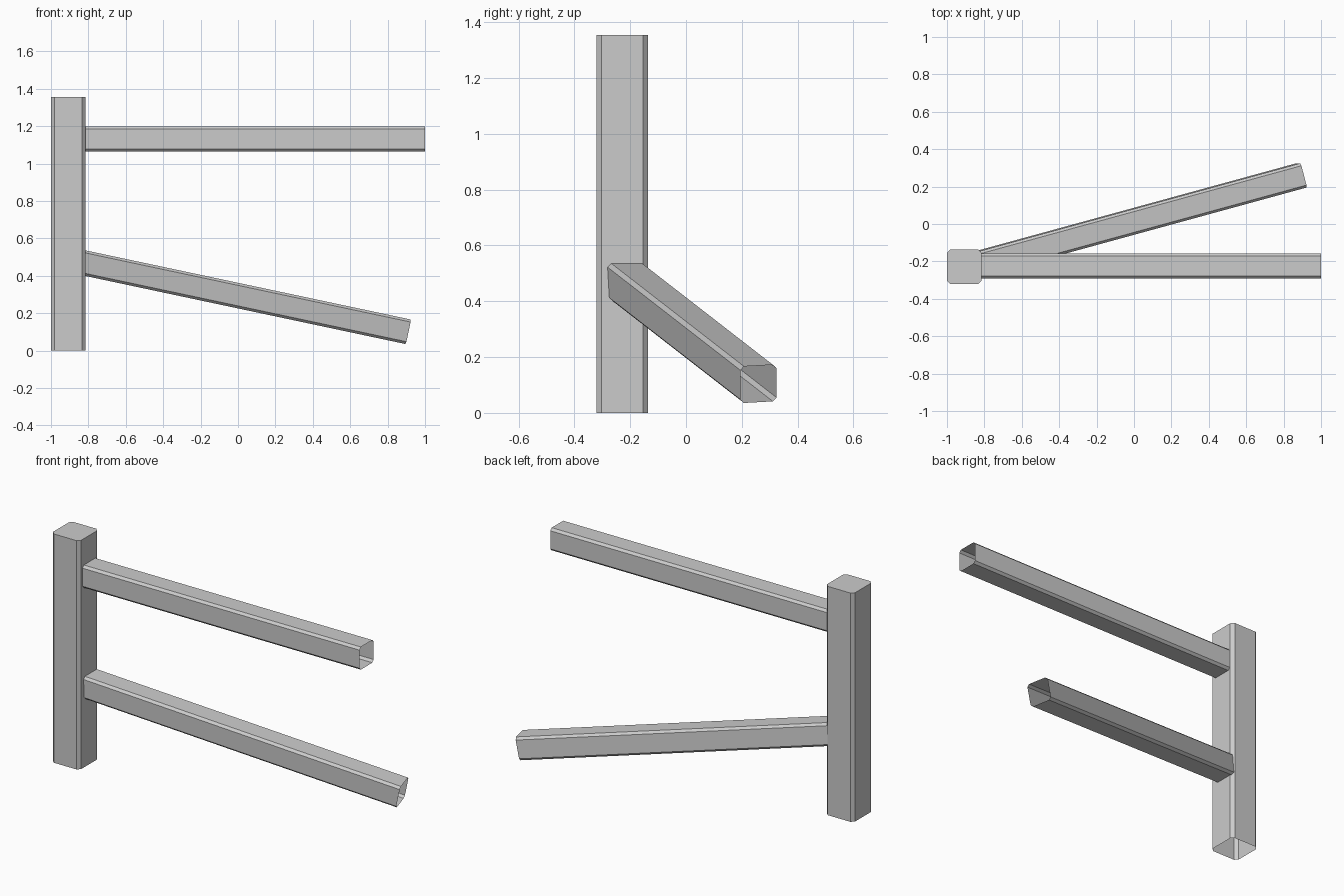
import bpy, bmesh
from math import radians
from mathutils import Matrix, Vector

if "Cube" in bpy.data.objects:
    bpy.data.objects.remove(bpy.data.objects["Cube"])


def tube(name, size, chamfer, length, matrix, capped=False):
    """Thin chamfered square tube along local +z, optionally capped at the far end."""
    h, k = size / 2, size / 2 - chamfer
    profile = [(h, -k), (h, k), (k, h), (-k, h), (-h, k), (-h, -k), (-k, -h), (k, -h)]
    bm = bmesh.new()
    low = [bm.verts.new((x, y, 0)) for x, y in profile]
    high = [bm.verts.new((x, y, length)) for x, y in profile]
    for i in range(8):
        j = (i + 1) % 8
        bm.faces.new((low[i], low[j], high[j], high[i]))
    if capped:
        bm.faces.new(high)
    bm.transform(matrix)
    mesh = bpy.data.meshes.new(name)
    bm.to_mesh(mesh)
    bm.free()
    obj = bpy.data.objects.new(name, mesh)
    bpy.context.collection.objects.link(obj)
    return obj


post_x, post_y = -0.9075, -0.229
along_x = Matrix.Rotation(radians(90), 4, 'Y')

# Upright post, open underneath
tube("post", 0.185, 0.018, 1.355, Matrix.Translation((post_x, post_y, 0)), capped=True)

# Level upper rail, open at its free end
tube("upper_rail", 0.134, 0.0134, 1 - post_x,
     Matrix.Translation((post_x, -0.225, 1.132)) @ along_x)

# Fallen lower rail, swung backwards and drooping
droop = Matrix.Rotation(radians(12), 4, 'Y') @ Matrix.Rotation(radians(15), 4, 'Z')
tube("lower_rail", 0.134, 0.0134, 1 - post_x,
     Matrix.Translation((post_x, -0.234, 0.487)) @ droop @ along_x)
